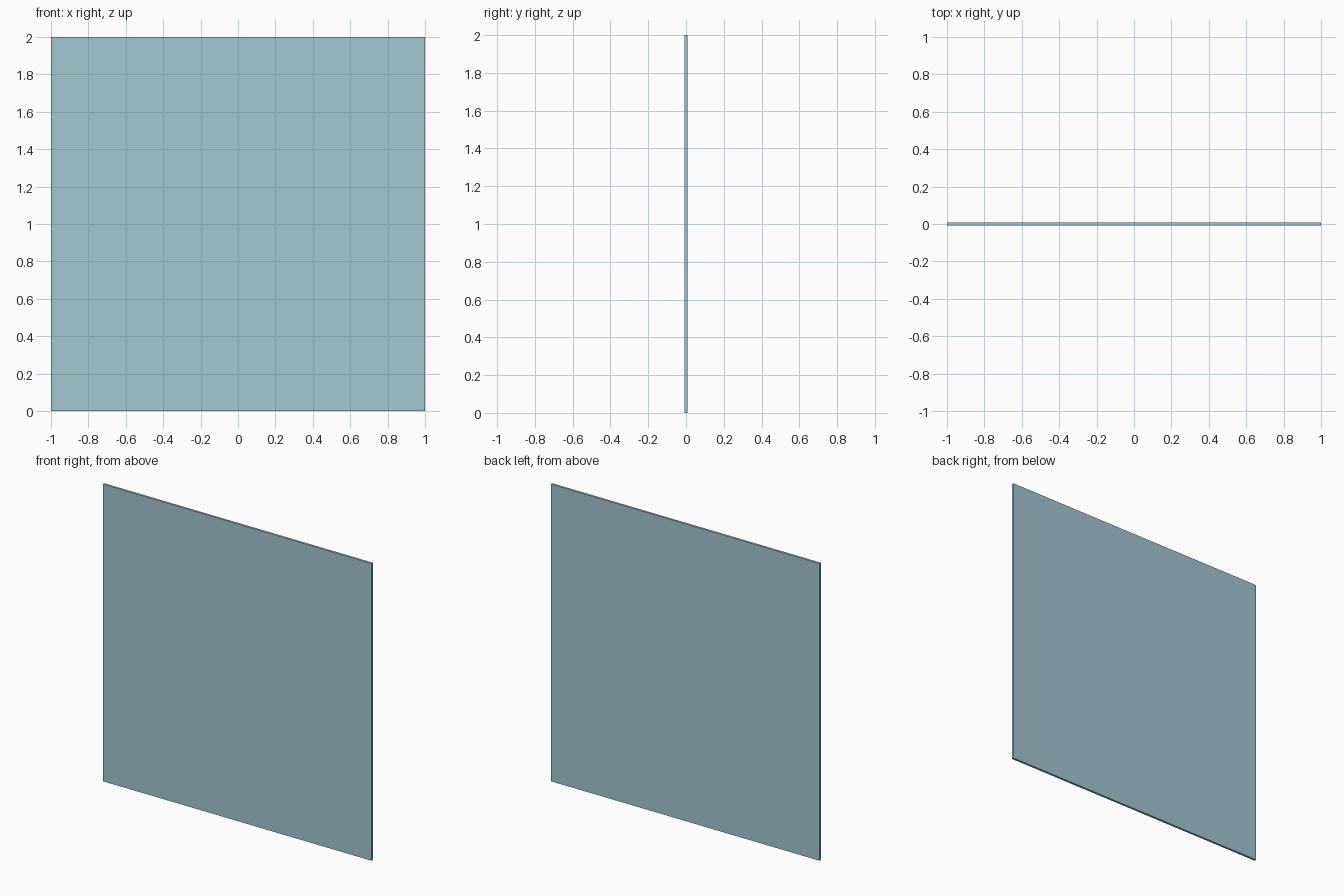
import bpy
import bmesh

if "Cube" in bpy.data.objects:
    bpy.data.objects.remove(bpy.data.objects["Cube"])

THICKNESS = 0.015

glass = bpy.data.materials.new("pale blue glass")
glass.diffuse_color = (0.36, 0.57, 0.64, 1.0)
glass.use_nodes = True
glass.node_tree.nodes["Principled BSDF"].inputs["Base Color"].default_value = glass.diffuse_color

# Crack junctions on the pane, as (x, z)
P = {
    # pane corners
    "A": (-1, 2), "B": (1, 2), "C": (1, 0), "D": (-1, 0),
    # cracks meeting the top, right, bottom and left edges
    "E": (-0.57, 2), "F": (0.235, 2), "G": (0.325, 2),
    "H": (1, 1.314), "I": (1, 0.573),
    "J": (0.599, 0), "K": (-0.005, 0), "L": (-0.572, 0),
    "M": (-1, 0.596), "N": (-1, 1.244),
    # inner junctions
    "a": (-0.461, 1.438), "b": (-0.641, 1.288), "c": (-0.093, 1.403),
    "d": (0.059, 1.204), "e": (0.70, 1.298), "f": (0.743, 1.327),
    "g": (-0.369, 0.643), "h": (-0.552, 0.529), "i": (0.002, 0.63),
    "j": (0.031, 0.604), "k": (0.432, 0.584), "l": (0.459, 0.566),
}

# Each shard is the loop of junctions around it
SHARDS = {
    "shard_top_left": "AEabN",
    "shard_top_mid_left": "EFca",
    "shard_top_mid_right": "FGfedc",
    "shard_top_right": "GBHf",
    "shard_middle_left": "NbghM",
    "shard_centre_left": "acdigb",
    "shard_centre_right": "dekji",
    "shard_middle_right": "efHIlk",
    "shard_bottom_left": "MhLD",
    "shard_bottom_mid_left": "hgijKL",
    "shard_bottom_mid_right": "jklJK",
    "shard_bottom_right": "lICJ",
}


def make_shard(name, loop):
    """Extrude one flat outline through the pane thickness."""
    bm = bmesh.new()
    outline = [bm.verts.new((P[k][0], -THICKNESS / 2, P[k][1])) for k in loop]
    face = bm.faces.new(outline)
    ext = bmesh.ops.extrude_face_region(bm, geom=[face], use_keep_orig=True)
    moved = [v for v in ext["geom"] if isinstance(v, bmesh.types.BMVert)]
    bmesh.ops.translate(bm, verts=moved, vec=(0, THICKNESS, 0))
    bmesh.ops.recalc_face_normals(bm, faces=bm.faces)
    mesh = bpy.data.meshes.new(name)
    bm.to_mesh(mesh)
    bm.free()
    mesh.materials.append(glass)
    bpy.context.collection.objects.link(bpy.data.objects.new(name, mesh))


for shard_name, shard_loop in SHARDS.items():
    make_shard(shard_name, shard_loop)
